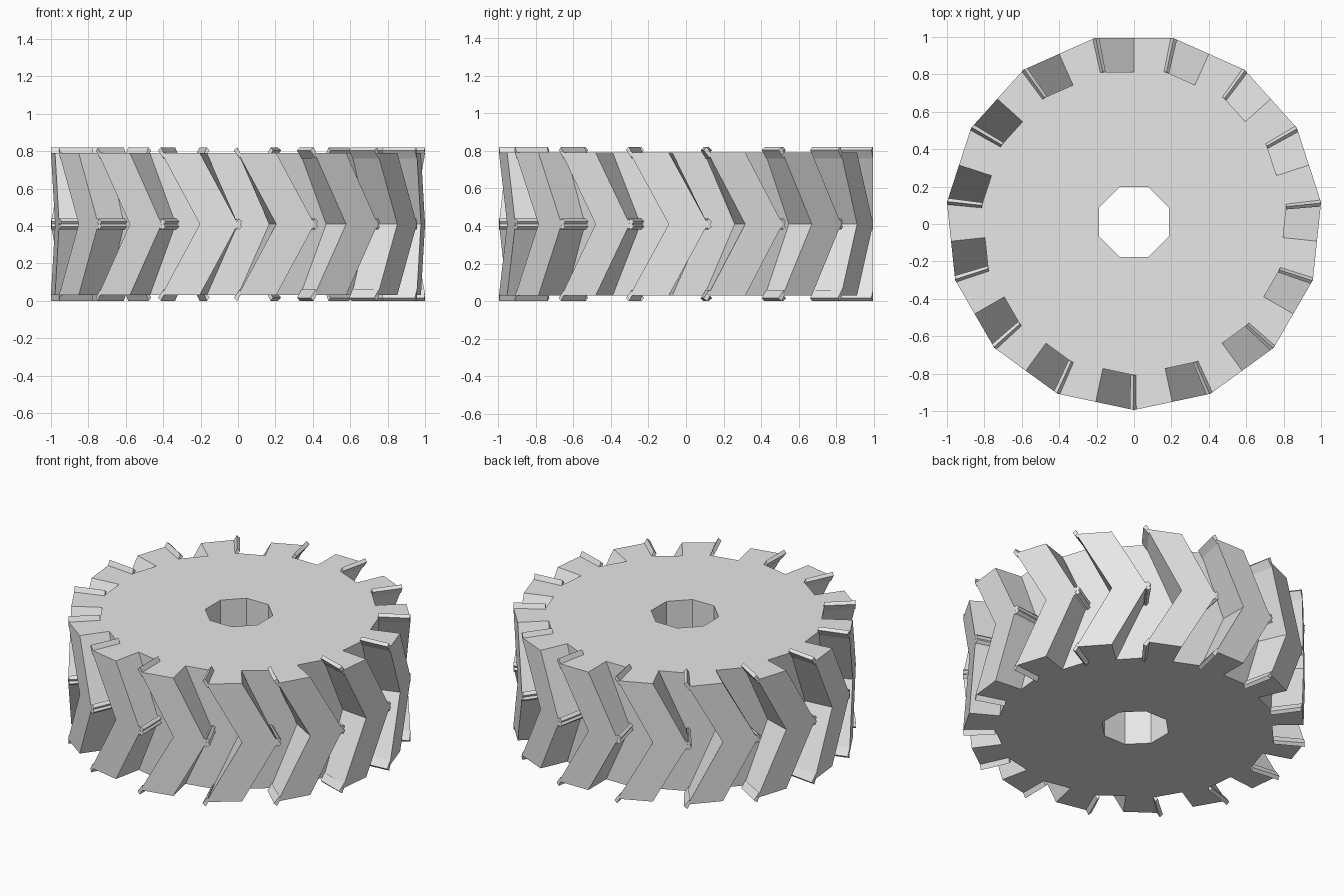
import bpy, bmesh, math
from mathutils import Vector

cube = bpy.data.objects.get("Cube")
if cube:
    bpy.data.objects.remove(cube, do_unlink=True)

TEETH = 15
RADIUS = 1.0055
ROOT = 0.815          # root outline as a share of the tip outline
LOW, MID, HIGH = 0.03, 0.41, 0.79
CENTRE = Vector((0, 0.011, 0))

steel = bpy.data.materials.new("light_grey")
steel.use_nodes = True
grey = (0.8, 0.8, 0.8, 1)
steel.diffuse_color = grey
steel.node_tree.nodes["Principled BSDF"].inputs["Base Color"].default_value = grey


def rim(u, scale, z):
    """Point on the many-sided outline; u counts half sides."""
    def corner(k):
        a = -math.pi / 2 + k * math.tau / TEETH
        return Vector((math.cos(a), math.sin(a), 0)) * RADIUS
    k = math.floor(u / 2)
    p = corner(k).lerp(corner(k + 1), u / 2 - k) * scale
    return p + CENTRE + Vector((0, 0, z))


def finish(bm, name):
    bmesh.ops.recalc_face_normals(bm, faces=bm.faces)
    mesh = bpy.data.meshes.new(name)
    bm.to_mesh(mesh)
    bm.free()
    mesh.materials.append(steel)
    obj = bpy.data.objects.new(name, mesh)
    bpy.context.collection.objects.link(obj)
    return obj


def skin(bm, a, b):
    """Join two closed rings with quads."""
    n = len(a)
    for i in range(n):
        j = (i + 1) % n
        bm.faces.new((a[i], a[j], b[j], b[i]))


# Gear body: toothed outline, turned half a pitch at mid height
bm = bmesh.new()
rings = []
for z, turn in ((LOW, 0), (MID, 1), (HIGH, 0)):
    ring = []
    for k in range(TEETH):
        for step, scale in ((0, 1), (1, 1), (1, ROOT), (2, ROOT)):
            ring.append(bm.verts.new(rim(2 * k + step + turn, scale, z)))
    rings.append(ring)
skin(bm, rings[0], rings[1])
skin(bm, rings[1], rings[2])

# Eight-sided shaft hole
holes = []
for z in (LOW, HIGH):
    angles = [math.tau * (i + 0.5) / 8 for i in range(8)]
    holes.append([bm.verts.new(CENTRE + Vector((0.202 * math.cos(a), 0.202 * math.sin(a), z)))
                  for a in angles])
skin(bm, holes[0], holes[1])

# End faces between the outline and the hole
for outline, hole in ((rings[0], holes[0]), (rings[2], holes[1])):
    edges = []
    for loop in (outline, hole):
        edges += [bm.edges.get((loop[i - 1], loop[i])) for i in range(len(loop))]
    bmesh.ops.triangle_fill(bm, edges=edges, use_beauty=True)
finish(bm, "gear_body")

# Small lips on the sharp corners of every half tooth: (along rim, height)
LIP = [(0.05, -0.03), (-0.11, 0.014), (-0.02, 0.03), (0.06, 0.0)]


def lips(name, offset, height, sign, flip):
    bm = bmesh.new()
    for k in range(TEETH):
        ends = []
        for scale in (ROOT, 1):
            ring = []
            for du, dz in LIP:
                z = height + sign * dz
                z = 2 * MID - z if flip else z
                ring.append(bm.verts.new(rim(2 * k + offset + sign * du, scale, z)))
            ends.append(ring)
        skin(bm, ends[0], ends[1])
        for ring in ends:
            bm.faces.new(ring)
    finish(bm, name)


lips("top_lips", 0, HIGH, 1, False)
lips("bottom_lips", 0, HIGH, 1, True)
lips("upper_ridge_lips", 2, MID, -1, False)
lips("lower_ridge_lips", 2, MID, -1, True)
